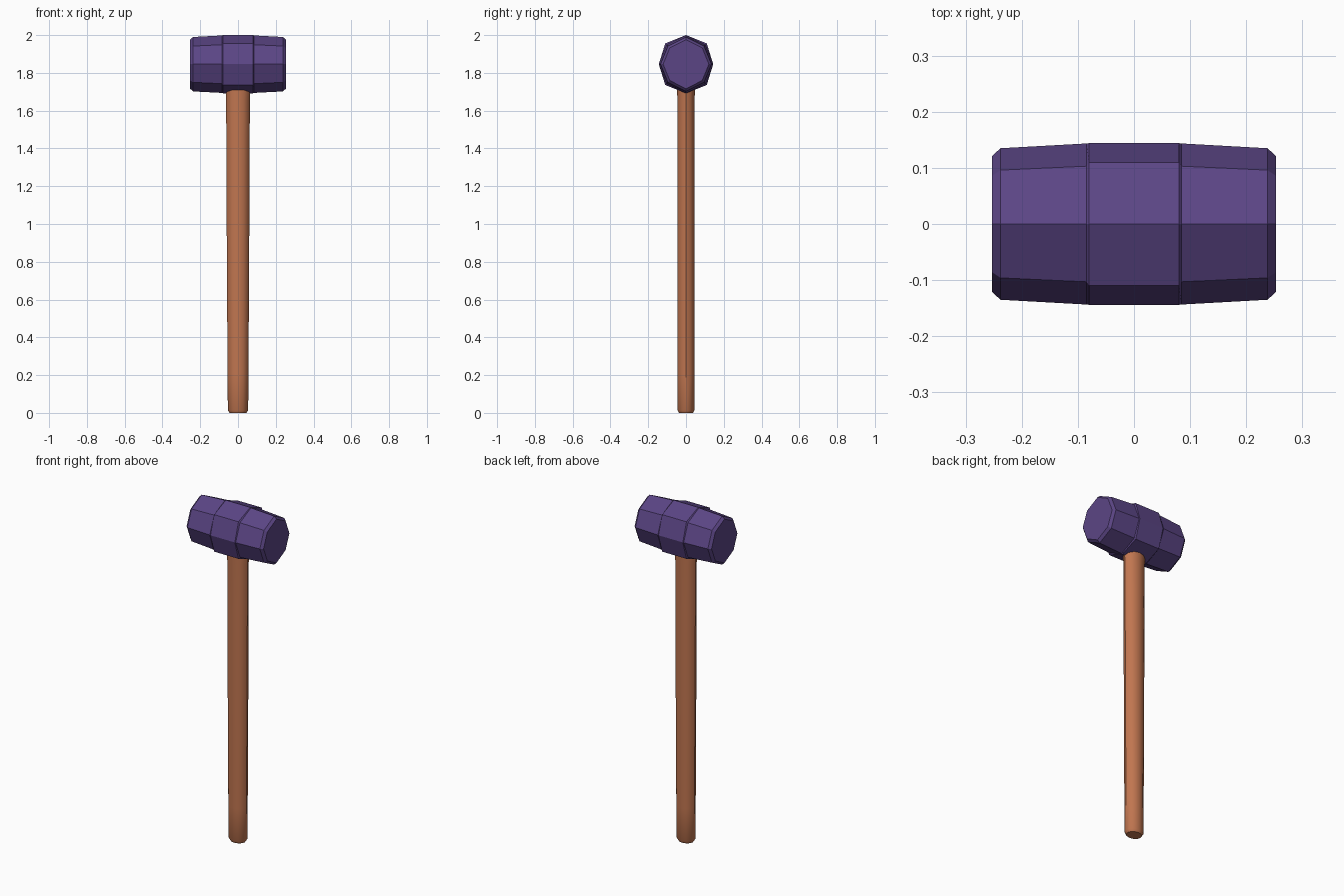
import bpy, bmesh
from math import cos, sin, pi, radians

if "Cube" in bpy.data.objects:
    bpy.data.objects.remove(bpy.data.objects["Cube"])


def material(name, color):
    m = bpy.data.materials.new(name)
    m.diffuse_color = color
    m.use_nodes = True
    m.node_tree.nodes["Principled BSDF"].inputs["Base Color"].default_value = m.diffuse_color
    return m


def loft(name, rings, mat, angle):
    """Skin a list of equal-length point rings and cap both ends."""
    bm = bmesh.new()
    loops = [[bm.verts.new(p) for p in ring] for ring in rings]
    n = len(loops[0])
    for a, b in zip(loops, loops[1:]):
        for i in range(n):
            j = (i + 1) % n
            bm.faces.new((a[i], a[j], b[j], b[i]))
    bm.faces.new(loops[0][::-1])
    bm.faces.new(loops[-1])
    bmesh.ops.recalc_face_normals(bm, faces=bm.faces)
    mesh = bpy.data.meshes.new(name)
    bm.to_mesh(mesh)
    bm.free()
    obj = bpy.data.objects.new(name, mesh)
    bpy.context.collection.objects.link(obj)
    mesh.materials.append(mat)
    bpy.ops.object.select_all(action='DESELECT')
    obj.select_set(True)
    bpy.context.view_layer.objects.active = obj
    bpy.ops.object.shade_smooth_by_angle(angle=radians(angle))
    return obj


purple = material("purple_metal", (0.105, 0.06, 0.235, 1))
wood = material("orange_wood", (0.53, 0.18, 0.08, 1))


# Head: octagon with a corner up, lofted along x
def octagon(x, side, height, diag):
    pts = []
    for i in range(8):
        a = i * pi / 4
        if i % 2:
            y, z = diag * (1 if cos(a) > 0 else -1), diag * (1 if sin(a) > 0 else -1)
        else:
            y, z = side * cos(a), height * sin(a)
        pts.append((x, y, 1.846 + z))
    return pts


# x, half width, half height, diagonal corner offset
half = [(0.08, 0.144, 0.154, 0.110), (0.085, 0.1435, 0.152, 0.103),
        (0.238, 0.135, 0.144, 0.096), (0.253, 0.121, 0.130, 0.086)]
sections = [(-x, s, h, d) for x, s, h, d in reversed(half)] + half
loft("hammer_head", [octagon(*s) for s in sections], purple, 25)

# Handle: oval shaft, slightly wider towards the head
profile = [(0.0, 0.045, 0.037), (0.014, 0.054, 0.045), (0.21, 0.055, 0.046),
           (0.78, 0.059, 0.046), (1.34, 0.061, 0.046), (1.66, 0.063, 0.046),
           (1.72, 0.066, 0.047), (1.80, 0.066, 0.047)]
sides = 12
loft("handle", [[(rx * cos(2 * pi * i / sides), ry * sin(2 * pi * i / sides), z)
                 for i in range(sides)] for z, rx, ry in profile], wood, 35)
